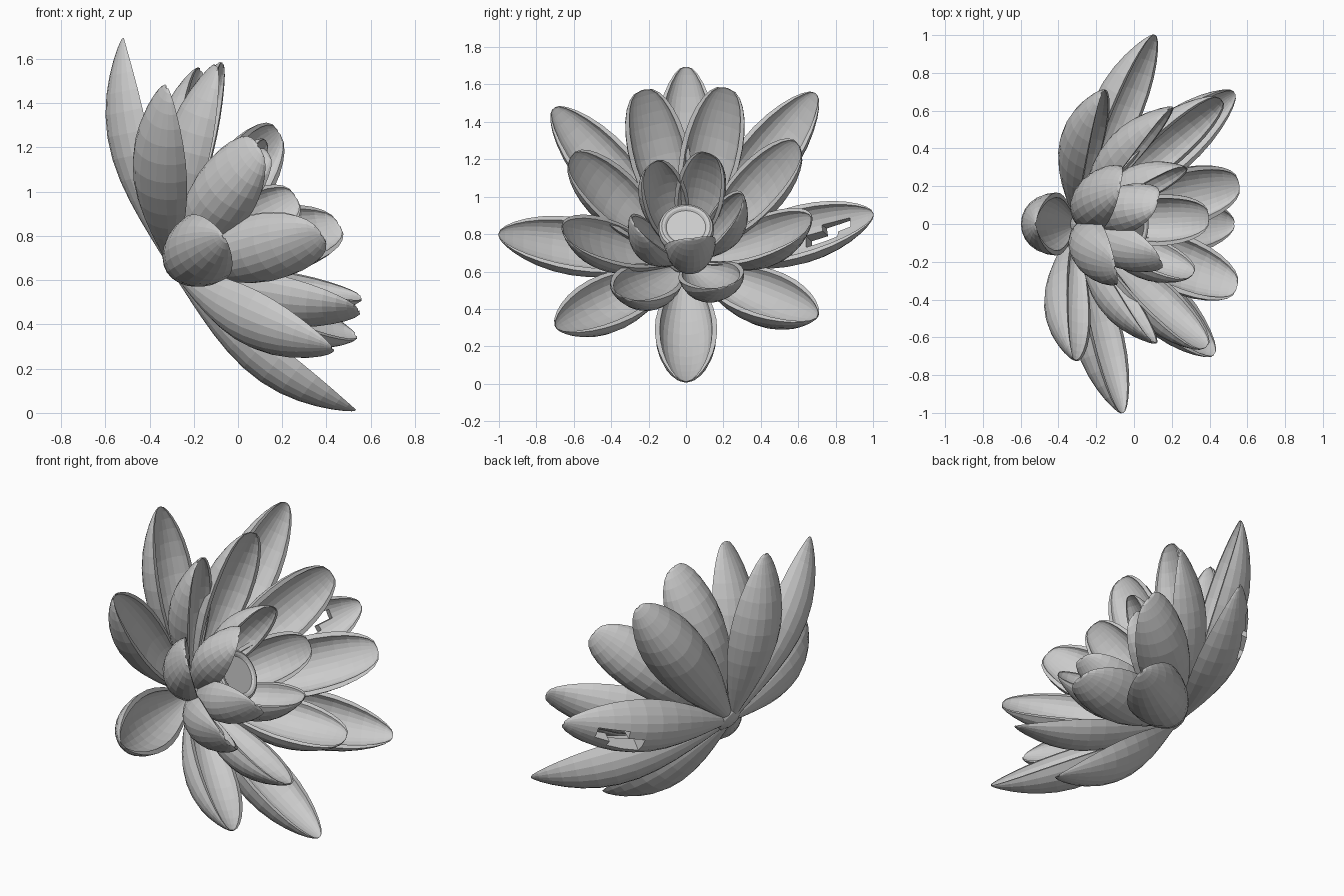
import bpy, bmesh
from math import sin, cos, pi, radians, atan2, hypot
from mathutils import Vector, Matrix

if "Cube" in bpy.data.objects:
    bpy.data.objects.remove(bpy.data.objects["Cube"])

# Flower frame: AXIS points out of the bloom, tilted up from +x
TILT = radians(32)
BASE = Vector((-0.30, 0, 0.65))
AXIS = Vector((cos(TILT), 0, sin(TILT)))
UP = Vector((-sin(TILT), 0, cos(TILT)))
SIDE = Vector((0, 1, 0))
ROWS, ARC = 16, 12


def finish(name, bm):
    bmesh.ops.recalc_face_normals(bm, faces=bm.faces)
    me = bpy.data.meshes.new(name)
    bm.to_mesh(me)
    bm.free()
    ob = bpy.data.objects.new(name, me)
    bpy.context.collection.objects.link(ob)
    return ob


def petal(name, angle, reach, height, half_w, taper, peak=1.23, cup=0.147, hole=False):
    """Thick cupped petal: crescent sections swept from the base to the tip."""
    a = radians(angle)
    e = UP * cos(a) + SIDE * sin(a)
    tangent = AXIS.cross(e)
    b = atan2(height, reach)
    length = hypot(reach, height)
    along = e * cos(b) + AXIS * sin(b)
    normal = AXIS * cos(b) - e * sin(b)
    bm = bmesh.new()
    rings = []
    for i in range(ROWS + 1):
        s = 0.01 + 0.99 * (1 - cos(pi * i / ROWS)) / 2
        bulge = max(sin(pi * s ** peak), 0)
        belly = max(sin(pi * s ** 1.23), 0)
        # rounded tip, slimmer foot
        w = 0.012 + half_w * bulge ** (taper if s ** peak > 0.5 else 0.75)
        depth = 0.008 + cup * length * belly ** 0.85
        rim = 0.02 * belly
        ring = []
        for k, (fw, fd) in enumerate(((1, 1), (0.84, 0.6))):
            for j in range(ARC + 1):
                p = pi * (j / ARC - 0.5) * (1 if k == 0 else -1)
                v = w * fw * sin(p)
                d = rim - (depth + rim) * fd * cos(p)
                ring.append(bm.verts.new(BASE + along * s * length + normal * d + tangent * v))
        rings.append(ring)
    n = len(rings[0])
    cut = []
    for i in range(ROWS):
        for j in range(n):
            k = (j + 1) % n
            f = bm.faces.new((rings[i][j], rings[i + 1][j], rings[i + 1][k], rings[i][k]))
            jj = j if j < ARC else 2 * ARC - j
            if hole and (i, jj) in HOLE:
                cut.append(f)
    # end caps joining the outer and inner skins
    for ring in (rings[0], rings[-1]):
        for j in range(ARC):
            bm.faces.new((ring[j], ring[j + 1], ring[n - 2 - j], ring[n - 1 - j]))
    if cut:
        bmesh.ops.delete(bm, geom=cut, context='FACES')
        bmesh.ops.bridge_loops(bm, edges=[x for x in bm.edges if x.is_boundary])
    return finish(name, bm)


# Grid cells removed for the slanted opening in one petal
HOLE = {(9, 5), (9, 6), (10, 5), (10, 6), (10, 7), (11, 6), (11, 7)}

# Outer ring: eight long pointed petals, one has an opening
outer = [(0, 1.0, .37), (45, .98, .59), (90, 1.0, .48), (135, .98, .55),
         (180, .98, .37), (225, .97, .43), (270, 1.0, .28), (315, 1.0, .42)]
for i, (ang, r, h) in enumerate(outer):
    petal(f"outer_petal_{i + 1}", ang, r, h, 0.155, 0.6, 1.3, hole=(ang == 90))

# Middle ring: eight rounder petals, more upright
middle = [(18, .70, .69), (66, .66, .74), (109, .70, .75), (159, .60, .66),
          (209, .69, .62), (251, .69, .66), (293, .67, .63), (341, .71, .66)]
for i, (ang, r, h) in enumerate(middle):
    petal(f"middle_petal_{i + 1}", ang, r, h, 0.152, 0.42, 1.5)

# Inner ring: five short curled petals around the centre
inner = [(25, .29, .67), (94, .30, .65), (172, .26, .66), (240, .31, .62), (319, .28, .65)]
for i, (ang, r, h) in enumerate(inner):
    petal(f"inner_petal_{i + 1}", ang, r, h, 0.125, 0.4, 1.5, 0.18)


def lathe(name, profile, sides=32):
    bm = bmesh.new()
    vs = [bm.verts.new((r, 0, z)) for r, z in profile]
    es = [bm.edges.new(p) for p in zip(vs, vs[1:])]
    bmesh.ops.spin(bm, geom=vs + es, axis=(0, 0, 1), cent=(0, 0, 0),
                   angle=2 * pi, steps=sides, use_merge=True)
    bmesh.ops.remove_doubles(bm, verts=bm.verts, dist=1e-4)
    ob = finish(name, bm)
    ob.matrix_world = Matrix.Translation(BASE) @ AXIS.to_track_quat('Z', 'Y').to_matrix().to_4x4()
    return ob


# Seed pod at the centre and the rounded base under the petals
lathe("seed_pod", [(0, 0), (.06, 0), (.09, .12), (.13, .25), (.148, .31), (.15, .335), (.143, .355),
                   (.13, .363), (.115, .36), (.105, .352), (0, .352)])
lathe("flower_base", [(0, -.02), (.04, -.015), (.08, .005), (.105, .04), (.115, .08),
                      (.10, .13), (0, .16)], 24)
